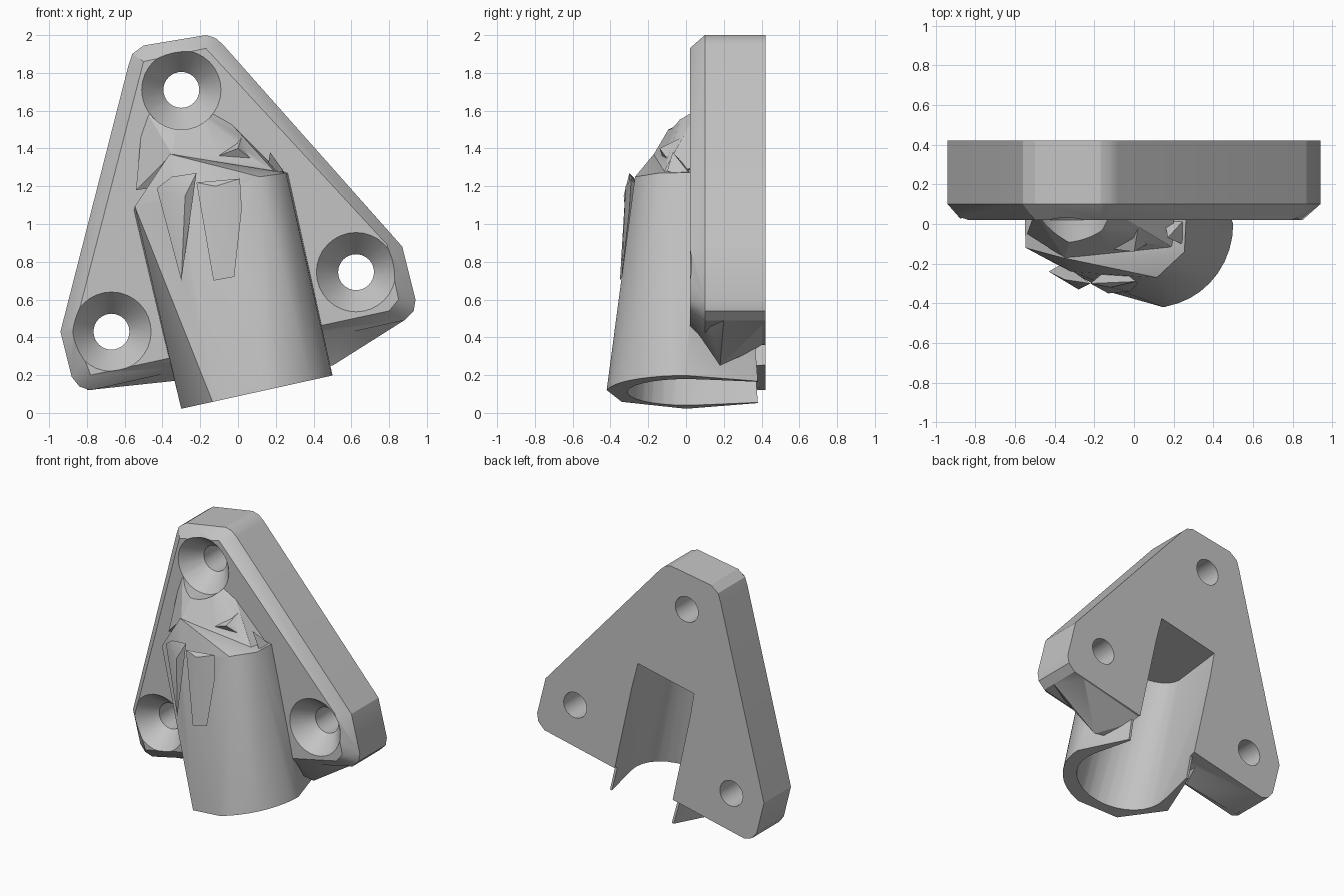
import bpy, bmesh, math
from mathutils import Vector

if "Cube" in bpy.data.objects:
    bpy.data.objects.remove(bpy.data.objects["Cube"])

TILT = math.atan2(0.215, 0.977)      # lean of the socket
BASE = Vector((0.1, 0, 0.11))        # middle of the socket mouth

grey = bpy.data.materials.new("warm_grey")
grey.use_nodes = True
colour = (0.55, 0.55, 0.55, 1)
grey.diffuse_color = colour
grey.node_tree.nodes["Principled BSDF"].inputs["Base Color"].default_value = colour


def local(u, y, w):
    """Point in the leaning socket frame: u across, w along the axis."""
    c, s = math.cos(TILT), math.sin(TILT)
    return BASE + Vector((u * c - w * s, y, u * s + w * c))


def finish(name, bm):
    bmesh.ops.recalc_face_normals(bm, faces=bm.faces)
    mesh = bpy.data.meshes.new(name)
    bm.to_mesh(mesh)
    bm.free()
    ob = bpy.data.objects.new(name, mesh)
    bpy.context.collection.objects.link(ob)
    mesh.materials.append(grey)
    return ob


def hull(name, points):
    """Solid convex block around the points."""
    bm = bmesh.new()
    for p in points:
        bm.verts.new(p)
    bmesh.ops.convex_hull(bm, input=bm.verts)
    bmesh.ops.delete(bm, geom=[v for v in bm.verts if not v.link_faces], context='VERTS')
    bmesh.ops.dissolve_limit(bm, angle_limit=0.01, verts=bm.verts, edges=bm.edges)
    return finish(name, bm)


def lathe(name, x, z, profile, n=32):
    """Closed turned solid about an axis along y; profile is (radius, y)."""
    bm = bmesh.new()
    rings = [[bm.verts.new((x + r * math.cos(2 * math.pi * i / n), y,
                            z + r * math.sin(2 * math.pi * i / n))) for i in range(n)]
             for r, y in profile]
    for a, b in zip(rings, rings[1:]):
        for i in range(n):
            j = (i + 1) % n
            bm.faces.new((a[i], a[j], b[j], b[i]))
    bm.faces.new(rings[0])
    bm.faces.new(rings[-1])
    return finish(name, bm)


def boolean(target, tool, operation):
    mod = target.modifiers.new(operation, 'BOOLEAN')
    mod.operation, mod.solver, mod.object = operation, 'EXACT', tool
    deps = bpy.context.evaluated_depsgraph_get()
    mesh = bpy.data.meshes.new_from_object(target.evaluated_get(deps))
    target.modifiers.clear()
    target.data = mesh
    bpy.data.objects.remove(tool)


# Three-cornered plate with a chamfered front
outline = [(-.94, .43), (-.58, 1.84), (-.56, 1.9), (-.5, 1.945), (-.17, 2), (-.12, 1.985),
           (-.08, 1.95), (.87, .88), (.94, .6), (.93, .54), (.88, .49),
           (-.78, .12), (-.84, .14), (-.88, .19)]
face = [(-.87, .43), (-.5, 1.86), (-.17, 1.93), (.79, .89), (.85, .6), (.8, .54), (-.78, .2)]
bracket = hull("mounting_bracket",
               [(x, y, z) for x, z in outline for y in (.1, .42)]
               + [(x, .02, z) for x, z in face])

# Leaning socket body, round on one side and faceted on the other
mouth = [(.41 * math.cos(a), -.42 * math.sin(a))
         for a in [math.radians(d) for d in range(0, 84, 9)]]
mouth += [(.05, -.42), (-.24, -.34), (-.41, 0), (-.27, .38), (.27, .38)]
body = [local(u, y, 0) for u, y in mouth]
body += [local(u, y, w) for u, y, w in
         [(.41, .05, 1.1), (.4, -.14, 1.1), (.26, -.27, 1.11), (-.18, -.24, 1.12), (-.42, -.12, 1.1),
          (-.43, .05, 1.08), (-.18, -.17, 1.33), (-.3, .3, 1.1), (.3, .3, 1.1)]]
boolean(bracket, hull("socket_body", body), 'UNION')

# Ramp rising from the socket to the top screw
ramp = [(-.35, -.17, 1.37), (-.5, .06, 1.62), (-.3, .0, 1.66), (-.1, .06, 1.6),
        (-.5, .06, 1.2), (.2, .06, 1.3), (-.54, -.05, 1.18), (.2, -.12, 1.27)]
boolean(bracket, hull("ramp", ramp), 'UNION')

# Gussets under the plate on both sides of the socket
gussets = {
    "left_gusset": [(.88, .2, .49), (.84, .1, .56), (.44, .03, .47), (.5, .18, .25),
                    (.24, .42, .36), (.8, .42, .48), (.24, .18, .3), (.24, .1, .5)],
    "right_gusset": [(-.8, .13, .12), (-.78, .1, .2), (-.35, .03, .28), (-.33, .16, .17),
                     (-.26, .42, .28), (-.75, .42, .13), (-.25, .12, .3)],
}
for name, points in gussets.items():
    boolean(bracket, hull(name, points), 'UNION')

# Ragged ridges on the socket front and shoulder
ridges = {
    "front_ridge": [(-.43, -.24, 1.19), (-.35, -.28, 1.25), (-.22, -.3, 1.27), (-.28, -.33, 1.15),
                    (-.3, -.29, .7), (-.36, -.2, 1.1)],
    "centre_ridge": [(-.22, -.3, 1.22), (-.12, -.32, 1.2), (.01, -.29, 1.24), (.02, -.3, 1.08),
                     (-.02, -.34, .72), (-.13, -.35, .7), (-.1, -.2, 1.1)],
    "shoulder_ridge": [(-.16, -.12, 1.34), (0, -.14, 1.4), (.02, -.02, 1.46), (.1, -.08, 1.32),
                       (-.05, .05, 1.25), (.1, .05, 1.3)],
    "side_ridge": [(.17, -.07, 1.38), (.24, -.1, 1.28), (.27, .04, 1.24), (.15, .04, 1.26)],
}
for name, points in ridges.items():
    boolean(bracket, hull(name, points), 'UNION')

# Hollow of the socket, open below and behind
bore = [(.33 * math.cos(a), -.33 * math.sin(a))
        for a in [math.radians(d) for d in range(0, 181, 12)]]
bore += [(-.23, .5), (.23, .5)]
hollow = [local(u, y, -.2) for u, y in bore]
hollow += [local(u * .85 if y < .4 else u, y * (.62 if y < 0 else 1), 1.06) for u, y in bore]
boolean(bracket, hull("hollow", hollow), 'DIFFERENCE')

# Countersunk screw holes
for x, z in [(-.3, 1.71), (.625, .745), (-.67, .43)]:
    cut = lathe("screw_hole", x, z, [(.21, -.4), (.21, .02), (.095, .16), (.095, .5)])
    boolean(bracket, cut, 'DIFFERENCE')

# Crisp edges, smooth curves
bpy.ops.object.select_all(action='DESELECT')
bpy.context.view_layer.objects.active = bracket
bracket.select_set(True)
bpy.ops.object.shade_smooth_by_angle(angle=math.radians(25))
